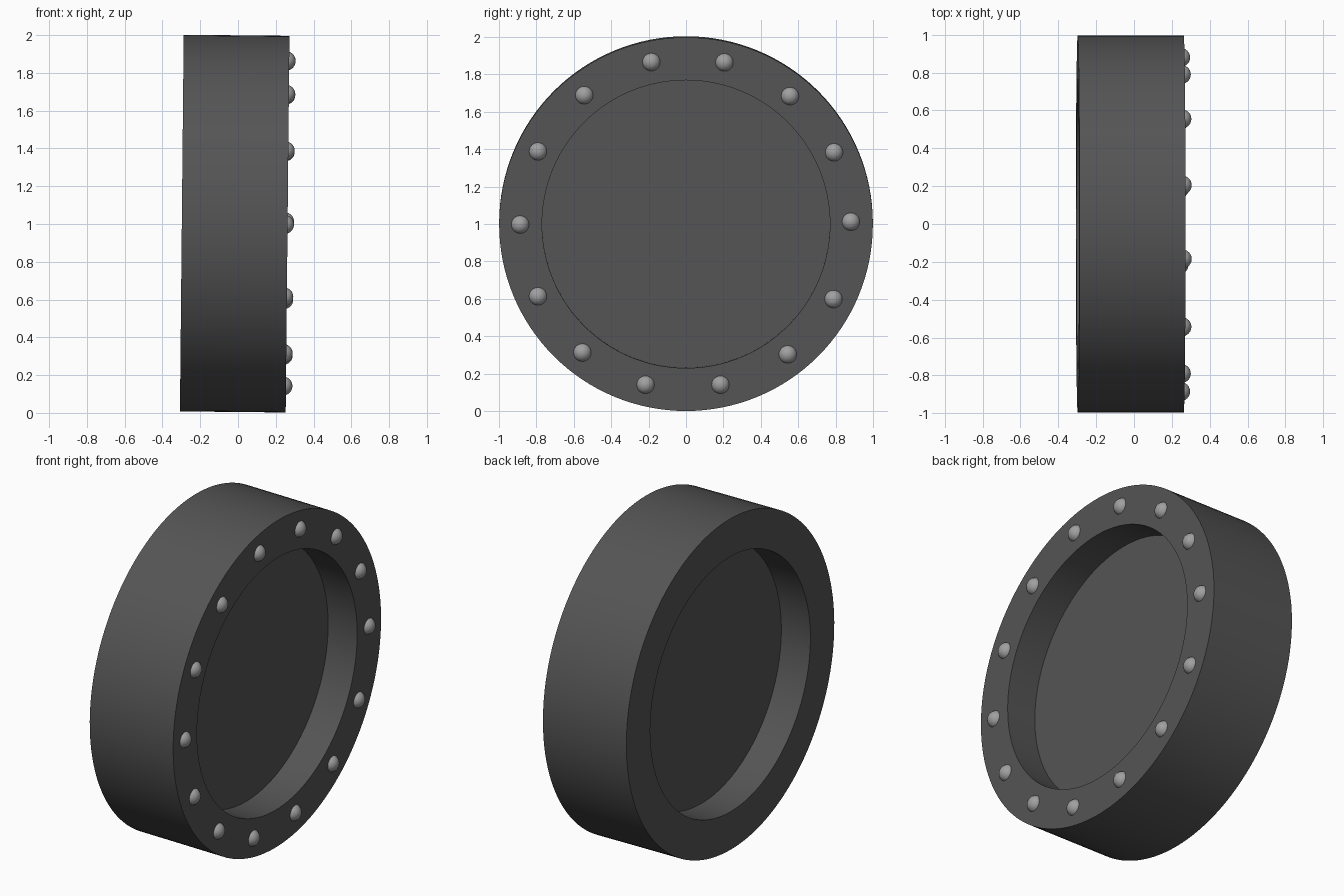
import bpy, bmesh
from math import radians, cos, sin, pi
from mathutils import Matrix, Vector

if "Cube" in bpy.data.objects:
    bpy.data.objects.remove(bpy.data.objects["Cube"])

SIDES = 128
TILT = Matrix.Translation((-0.0175, 0, 1.002)) @ Matrix.Rotation(0.01, 4, 'Y')
HALF = 0.28          # half the wheel's thickness
RECESS = 0.195       # depth of the dish on each face


def finish(name, bm):
    bmesh.ops.recalc_face_normals(bm, faces=bm.faces)
    mesh = bpy.data.meshes.new(name)
    bm.to_mesh(mesh)
    bm.free()
    ob = bpy.data.objects.new(name, mesh)
    bpy.context.collection.objects.link(ob)
    ob.matrix_world = TILT
    col = bpy.context.view_layer.objects
    bpy.ops.object.select_all(action='DESELECT')
    ob.select_set(True)
    col.active = ob
    bpy.ops.object.shade_smooth_by_angle(angle=radians(35))
    return ob


def paint(ob, name, grey):
    mat = bpy.data.materials.new(name)
    mat.diffuse_color = (grey, grey, grey, 1)
    mat.use_nodes = True
    mat.node_tree.nodes["Principled BSDF"].inputs["Base Color"].default_value = mat.diffuse_color
    ob.data.materials.append(mat)


# Wheel: half profile (x, radius) turned around the x axle, dished on both faces
floor = HALF - RECESS
profile = [(-floor, 0.768), (-HALF, 0.768), (-HALF, 0.997),
           (HALF, 0.997), (HALF, 0.768), (floor, 0.768)]
bm = bmesh.new()
rings = [[bm.verts.new((x, r * cos(2 * pi * i / SIDES), r * sin(2 * pi * i / SIDES)))
          for i in range(SIDES)] for x, r in profile]
for a, b in zip(rings, rings[1:]):
    for i in range(SIDES):
        j = (i + 1) % SIDES
        bm.faces.new((a[i], a[j], b[j], b[i]))
bm.faces.new(rings[0])
bm.faces.new(rings[-1])
paint(finish("wheel", bm), "dark_rubber", 0.09)

# Studs: ring of domed heads on the +x face, slightly hand placed (y, z)
spots = [(0.88, 1.015), (0.79, 1.385), (0.555, 1.685), (0.205, 1.865), (-0.185, 1.867),
         (-0.543, 1.69), (-0.79, 1.39), (-0.885, 1.0), (-0.79, 0.617), (-0.553, 0.317),
         (-0.216, 0.145), (0.184, 0.145), (0.543, 0.307), (0.787, 0.602)]
bm = bmesh.new()
for y, z in spots:
    bmesh.ops.create_uvsphere(bm, u_segments=24, v_segments=16, radius=0.05,
                              matrix=Matrix.Translation(Vector((HALF - 0.016, y, z - 1.002))))
paint(finish("studs", bm), "grey_metal", 0.35)
